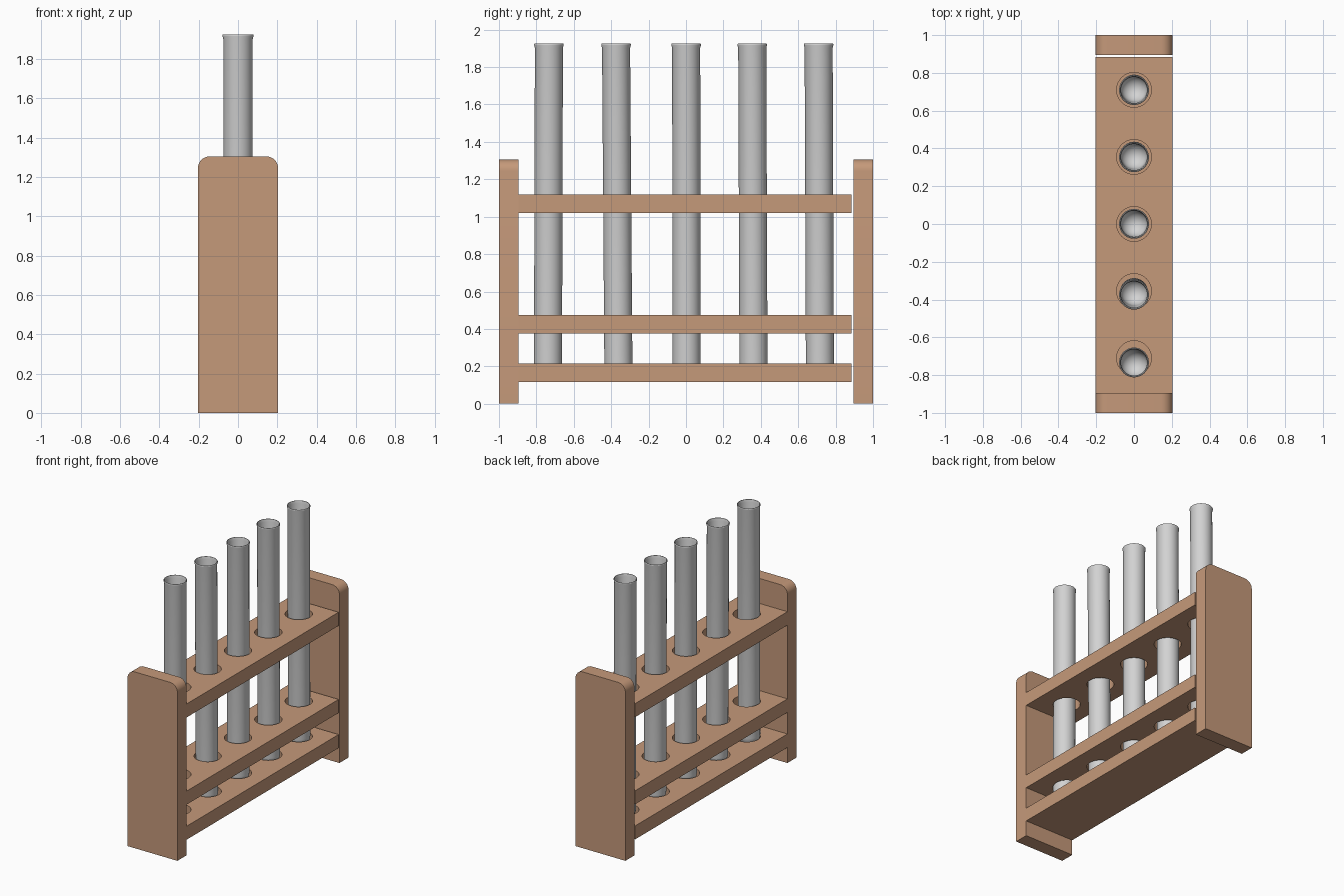
import bpy, bmesh, math
from mathutils import Vector

if "Cube" in bpy.data.objects:
    bpy.data.objects.remove(bpy.data.objects["Cube"])


def material(name, rgb):
    m = bpy.data.materials.new(name)
    m.diffuse_color = (*rgb, 1)
    m.use_nodes = True
    m.node_tree.nodes["Principled BSDF"].inputs["Base Color"].default_value = m.diffuse_color
    return m


WOOD = material("light wood", (0.56, 0.32, 0.195))
GLASS = material("pale grey glass", (0.65, 0.65, 0.65))
W = 0.204                                   # half width of the rack
HOLES = [-0.71, -0.355, 0.0, 0.355, 0.71]   # hole positions along y


def finish(name, bm, mat):
    bmesh.ops.recalc_face_normals(bm, faces=bm.faces)
    me = bpy.data.meshes.new(name)
    bm.to_mesh(me)
    bm.free()
    me.materials.append(mat)
    ob = bpy.data.objects.new(name, me)
    bpy.context.collection.objects.link(ob)
    return ob


def smooth(ob):
    bpy.ops.object.select_all(action='DESELECT')
    ob.select_set(True)
    bpy.context.view_layer.objects.active = ob
    bpy.ops.object.shade_smooth_by_angle(angle=math.radians(35))


# End panels: profile with rounded top corners, extruded along y
def panel(name, y0, y1, top=1.305, r=0.06, n=8):
    pts = [(-W, 0), (W, 0)]
    for cx, start in ((W - r, 0), (-W + r, 90)):
        for i in range(n + 1):
            a = math.radians(start + 90 * i / n)
            pts.append((cx + r * math.cos(a), top - r + r * math.sin(a)))
    bm = bmesh.new()
    f = bm.faces.new([bm.verts.new((x, y0, z)) for x, z in pts])
    ext = bmesh.ops.extrude_face_region(bm, geom=[f])
    bmesh.ops.translate(bm, vec=(0, y1 - y0, 0),
                        verts=[v for v in ext["geom"] if isinstance(v, bmesh.types.BMVert)])
    smooth(finish(name, bm, WOOD))


panel("front_end_panel", -1.0, -0.895)
panel("back_end_panel", 0.895, 1.0)


# Shelves: box with a row of round holes cut down to cut_z
def shelf(name, z0, z1, cut_z):
    bm = bmesh.new()
    bmesh.ops.create_cube(bm, size=1)
    for v in bm.verts:
        v.co = Vector((v.co.x * 2 * W, -0.005 + v.co.y * 1.78,
                       (z0 + z1) / 2 + v.co.z * (z1 - z0)))
    ob = finish(name, bm, WOOD)
    bm = bmesh.new()
    for y in HOLES:
        g = bmesh.ops.create_cone(bm, cap_ends=True, segments=40, radius1=0.092,
                                  radius2=0.092, depth=z1 + 0.05 - cut_z)
        bmesh.ops.translate(bm, verts=g["verts"], vec=(0, y, (z1 + 0.05 + cut_z) / 2))
    cutter = finish("hole_cutter", bm, WOOD)
    cutter.hide_render = True
    mod = ob.modifiers.new("holes", 'BOOLEAN')
    mod.operation, mod.solver, mod.object = 'DIFFERENCE', 'EXACT', cutter
    bpy.context.view_layer.update()
    dg = bpy.context.evaluated_depsgraph_get()
    me = bpy.data.meshes.new_from_object(ob.evaluated_get(dg))
    ob.modifiers.clear()
    ob.data = me
    bpy.data.objects.remove(cutter)
    smooth(ob)


shelf("top_shelf", 1.02, 1.12, 0.97)
shelf("middle_shelf", 0.375, 0.475, 0.32)
shelf("bottom_shelf", 0.115, 0.215, 0.145)

# Test tubes: lathed hollow profile with round bottom and flared lip
R, RI, Z0, ZT = 0.075, 0.069, 0.146, 1.925
prof = []
for i in range(9):
    a = math.pi / 2 * i / 8
    prof.append((R * math.sin(a), Z0 + R - R * math.cos(a)))
prof += [(R, ZT - 0.022), (0.079, ZT - 0.008), (0.079, ZT - 0.003), (0.077, ZT),
         (0.074, ZT), (RI, ZT - 0.02)]
for i in range(9):
    a = math.pi / 2 * (1 - i / 8)
    prof.append((RI * math.sin(a), Z0 + R - RI * math.cos(a)))


def tube(name, y_bottom, y_top):
    bm = bmesh.new()
    vs = [bm.verts.new((r if r > 1e-6 else 0, 0, z)) for r, z in prof]
    es = [bm.edges.new(p) for p in zip(vs, vs[1:])]
    bmesh.ops.spin(bm, geom=vs + es, cent=(0, 0, 0), axis=(0, 0, 1),
                   angle=math.tau, steps=40)
    bmesh.ops.remove_doubles(bm, verts=bm.verts, dist=1e-5)
    for v in bm.verts:   # slight lean
        v.co.y += y_bottom + (y_top - y_bottom) * (v.co.z - Z0) / (ZT - Z0)
    smooth(finish(name, bm, GLASS))


LEAN = [(-0.738, -0.733), (-0.361, -0.374), (0.003, 0.001), (0.361, 0.354), (0.716, 0.709)]
for i, (b, t) in enumerate(LEAN):
    tube(f"test_tube_{i + 1}", b, t)
